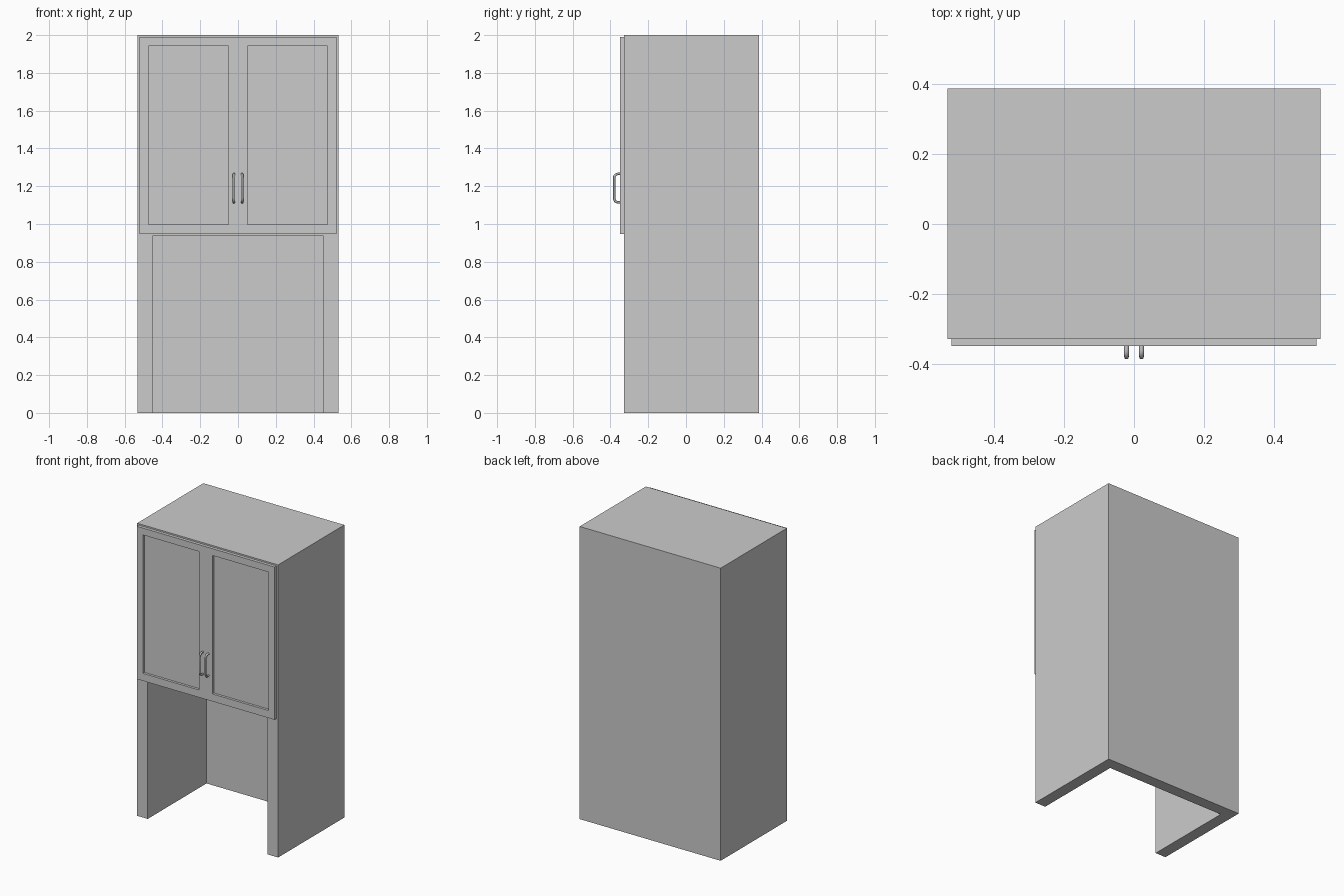
import bpy, math

if "Cube" in bpy.data.objects:
    bpy.data.objects.remove(bpy.data.objects["Cube"])


def box(name, x, y, z):
    """Box from (min, max) ranges on each axis."""
    bpy.ops.mesh.primitive_cube_add(size=1, location=[(r[0] + r[1]) / 2 for r in (x, y, z)])
    ob = bpy.context.object
    ob.name = name
    ob.scale = [r[1] - r[0] for r in (x, y, z)]
    bpy.ops.object.transform_apply(location=False, rotation=False, scale=True)
    return ob


def cut(ob, cutter):
    cutter.hide_render = True
    mod = ob.modifiers.new("cut", 'BOOLEAN')
    mod.operation = 'DIFFERENCE'
    mod.solver = 'EXACT'
    mod.object = cutter
    bpy.context.view_layer.objects.active = ob
    bpy.ops.object.modifier_apply(modifier=mod.name)
    bpy.data.objects.remove(cutter)


FRONT, BACK, DOOR = -0.328, 0.387, -0.349

# Cabinet carcass with the open bay below
body = box("cabinet_body", (-0.533, 0.533), (FRONT, BACK), (0, 2))
cut(body, box("bay_cutter", (-0.453, 0.453), (-1, BACK - 0.08), (-0.1, 0.937)))

# Door slab with two recessed panels
doors = box("door_front", (-0.521, 0.521), (DOOR, FRONT), (0.946, 1.99))
for s in (-1, 1):
    xs = sorted((s * 0.05, s * 0.475))
    cut(doors, box("panel_cutter", xs, (-1, DOOR + 0.017), (0.997, 1.943)))

# Bow handles swept along a rounded bracket path
R, OUT, LOW, HIGH, BEND = 0.0065, -0.380, 1.115, 1.265, 0.02
path = [(DOOR + 0.003, LOW)]
for zc, start in ((LOW + BEND, 270), (HIGH - BEND, 180)):
    for i in range(7):
        a = math.radians(start - 15 * i)
        path.append((OUT + BEND + BEND * math.cos(a), zc + BEND * math.sin(a)))
path.append((DOOR + 0.003, HIGH))

for s, side in ((-1, "left"), (1, "right")):
    cu = bpy.data.curves.new(side + "_handle", 'CURVE')
    cu.dimensions = '3D'
    cu.bevel_depth = R
    cu.bevel_resolution = 4
    cu.use_fill_caps = True
    sp = cu.splines.new('POLY')
    sp.points.add(len(path) - 1)
    for p, (y, z) in zip(sp.points, path):
        p.co = (s * 0.0215, y, z, 1)
    ob = bpy.data.objects.new(side + "_handle", cu)
    bpy.context.collection.objects.link(ob)
    bpy.ops.object.select_all(action='DESELECT')
    ob.select_set(True)
    bpy.context.view_layer.objects.active = ob
    bpy.ops.object.convert(target='MESH')
    bpy.ops.object.shade_smooth_by_angle()
